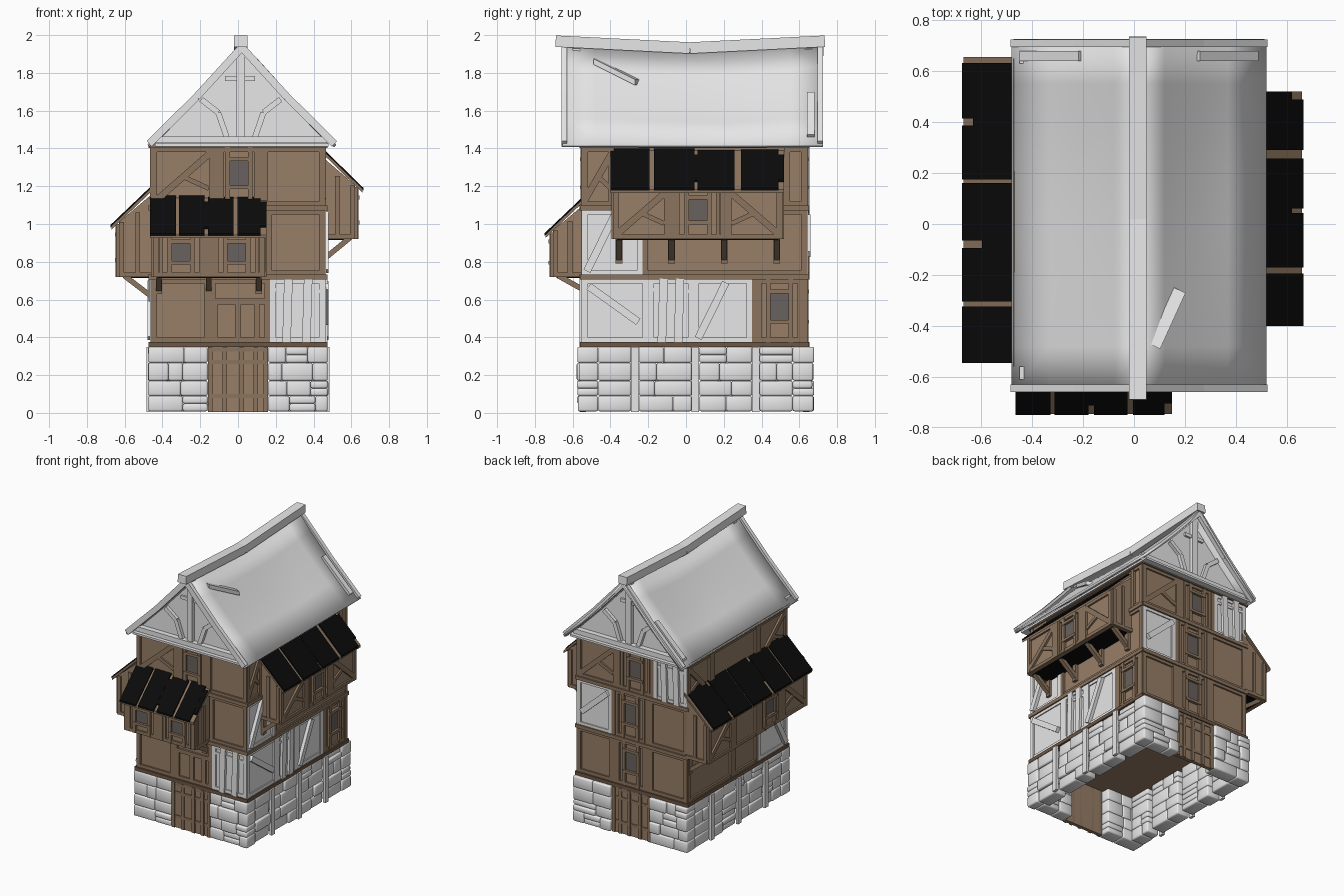
import bpy, bmesh, math, random
from mathutils import Vector

random.seed(4)
cube = bpy.data.objects.get("Cube")
if cube:
    bpy.data.objects.remove(cube, do_unlink=True)


def make_material(name, r, g, b):
    m = bpy.data.materials.new(name)
    m.use_nodes = True
    m.diffuse_color = (r, g, b, 1)
    bsdf = next(n for n in m.node_tree.nodes if n.type == 'BSDF_PRINCIPLED')
    bsdf.inputs["Base Color"].default_value = (r, g, b, 1)
    return m


PALE = make_material("pale plaster", .87, .87, .87)
STONE = make_material("pale stone", .8, .8, .8)
WALL = make_material("brown wall", .31, .21, .135)
TIMBER = make_material("brown timber", .26, .175, .112)
DARK = make_material("dark beam", .15, .095, .06)
TILE = make_material("black tile", .003, .003, .003)
GLASS = make_material("grey glass", .14, .12, .112)

X, Y, Z = Vector((1, 0, 0)), Vector((0, 1, 0)), Vector((0, 0, 1))
# Each face: running direction, outward direction, distance from the centre
FACES = {
    "front": (X, -Y, .54), "back": (X, Y, .63), "left": (Y, X, .45), "right": (Y, -X, .45),
    "front_bay": (X, -Y, .705), "left_bay": (Y, X, .62), "right_bay": (Y, -X, .63),
    "front_gable": (X, -Y, .57), "back_gable": (X, Y, .64),
    "front_verge": (X, -Y, .64), "back_verge": (X, Y, .705), "ridge": (Y, X, -.01),
    "front_base": (X, -Y, .575), "back_base": (X, Y, .675),
    "left_base": (Y, X, .475), "right_base": (Y, -X, .475),
}
parts = {}


def get_part(name, mat):
    if name not in parts:
        parts[name] = (bmesh.new(), mat)
    return parts[name][0]


def point(face, u, z, out=0):
    along, normal, dist = FACES[face]
    return along * u + Z * z + normal * (dist + out)


def loft(name, mat, ring_a, ring_b):
    """Closed solid between two matching rings of points."""
    bm = get_part(name, mat)
    a, b = [bm.verts.new(p) for p in ring_a], [bm.verts.new(p) for p in ring_b]
    bm.faces.new(a)
    bm.faces.new(b)
    for i in range(len(a)):
        j = (i + 1) % len(a)
        bm.faces.new((a[i], a[j], b[j], b[i]))


def strut(name, mat, p, q, normal, width, depth):
    side = normal.cross(q - p).normalized() * width / 2
    n = normal * depth / 2
    ring = (side + n, n - side, -side - n, side - n)
    loft(name, mat, [p + v for v in ring], [q + v for v in ring])


def bar(name, mat, face, a, b, width=.03, depth=.025):
    """Timber lying on a face, sunk slightly into it."""
    out = depth / 2 - .01
    strut(name, mat, point(face, *a, out), point(face, *b, out), FACES[face][1], width, depth)


def plate(name, mat, face, u0, u1, z0, z1, depth=.015):
    mid = (u0 + u1) / 2
    bar(name, mat, face, (mid, z0), (mid, z1), u1 - u0, depth)


def prism(name, mat, face, profile, u0, u1):
    """Extrude an (out, height) profile along a face."""
    loft(name, mat, [point(face, u0, z, d) for d, z in profile],
         [point(face, u1, z, d) for d, z in profile])


def panel(storey, face, u0, u1, z0, z1, kind, pale=False):
    """One timber-framed wall panel."""
    shade, mat = ("pale", PALE) if pale else ("brown", TIMBER)
    name = f"{storey}_{face}_{shade}_timbers"
    if pale:
        plate(f"{storey}_{face}_plaster", PALE, face, u0, u1, z0, z1)
    for u in (u0 + .015, u1 - .015):
        bar(name, mat, face, (u, z0), (u, z1))
    for z in (z0 + .012, z1 - .012):
        bar(name, mat, face, (u0, z), (u1, z), .024, .023)
    mid, h, w = (u0 + u1) / 2, z1 - z0, u1 - u0
    if kind == "window":
        low, high = z0 + h * .32, z0 + h * .8
        plate(f"{storey}_{face}_glass", GLASS, face, mid - .05, mid + .05, low, high)
        for s in (-1, 1):
            bar(name, mat, face, (mid + s * .06, z0), (mid + s * .06, z1), .025, .028)
            bar(name, mat, face, (mid + s * w * .36, z0), (mid + s * w * .36, z1), .02)
        for z in (low, high):
            bar(name, mat, face, (mid - .07, z), (mid + .07, z), .02, .032)
    elif kind in ("rise", "fall") and pale:
        if kind == "rise":
            a, b = (u0 + w * .08, z0 + .02), (u0 + w * .55, z1 - .02)
        else:
            a, b = (u0 + w * .1, z1 - .04), (u0 + w * .85, z0 + h * .32)
        bar(name, mat, face, a, b, .04, .04)
    elif kind in ("rise", "fall"):
        s = 1 if kind == "rise" else -1
        bar(name, mat, face, (mid - s * w * .42, z0 + .03), (mid + s * w * .42, z1 - .03), .035)
        bar(name, mat, face, (mid, z0 + h / 2), (mid + s * w * .4, z0 + h * .3), .025, .022)
    elif kind == "posts":
        for t in (.3, .66):
            bar(name, mat, face, (u0 + w * t, z0), (u0 + w * t + .01, z1), .045, .035)
        bar(name, mat, face, (u0, z0 + h * .83), (u1, z0 + h * .8), .02, .022)


# House core and storey beams
loft("house_core", WALL,
     [Vector((x, y, .35)) for x, y in ((-.45, -.54), (.45, -.54), (.45, .63), (-.45, .63))],
     [Vector((x, y, 1.43)) for x, y in ((-.45, -.54), (.45, -.54), (.45, .63), (-.45, .63))])
for z in (.362, .72, 1.085, 1.415):
    name, mat = ("sill_beams", DARK) if z < .5 else ("storey_beams", TIMBER)
    for face in ("front", "back"):
        bar(name, mat, face, (-.465, z), (.465, z), .026, .035)
    for face in ("left", "right"):
        bar(name, mat, face, (-.56, z), (.65, z), .026, .033)

# Wall panels, storey by storey
LOW, MID, TOP = ("lower", .375, .71), ("middle", .73, 1.075), ("upper", 1.095, 1.405)
for (storey, z0, z1), face, u0, u1, kind, pale in (
        (LOW, "front", -.46, -.15, "plain", False), (LOW, "front", -.15, .17, "plain", False),
        (LOW, "front", .17, .46, "posts", True),
        (MID, "front", .15, .46, "plain", False),
        (TOP, "front", -.46, -.12, "rise", False), (TOP, "front", -.12, .13, "window", False),
        (TOP, "front", .13, .46, "plain", False),
        (LOW, "left", -.55, -.2, "fall", True), (LOW, "left", -.2, .04, "posts", True),
        (LOW, "left", .04, .35, "rise", True), (LOW, "left", .35, .64, "window", False),
        (MID, "left", -.55, -.23, "rise", True), (MID, "left", -.23, .64, "plain", False),
        (TOP, "left", -.55, -.38, "rise", False), (TOP, "left", .52, .64, "plain", False),
        (LOW, "right", .1, .64, "plain", False), (LOW, "right", -.2, .1, "plain", False),
        (LOW, "right", -.55, -.2, "rise", True),
        (TOP, "right", .35, .64, "rise", False), (TOP, "right", -.2, .35, "plain", False),
        (TOP, "right", -.55, -.2, "fall", False),
        (LOW, "back", .16, .46, "plain", False), (LOW, "back", -.14, .16, "window", False),
        (LOW, "back", -.46, -.14, "plain", False),
        (MID, "back", .17, .46, "fall", True), (MID, "back", -.14, .17, "window", False),
        (MID, "back", -.46, -.14, "plain", False),
        (TOP, "back", .13, .46, "fall", False), (TOP, "back", -.18, .13, "window", False),
        (TOP, "back", -.46, -.18, "posts", True)):
    panel(storey, face, u0, u1, z0, z1, kind, pale)
# Shutters above the front door
for u in (-.12, 0, .1):
    bar("front_shutter_frame", TIMBER, "front", (u, .37), (u, .58))
bar("front_shutter_frame", TIMBER, "front", (-.14, .59), (.15, .59))


def bay(face, u0, u1, z0, z1, z2, depth, drop, kinds, tiles, brackets):
    """Jutting bay with a lean-to roof and brackets."""
    name = face + "_bay"
    prism(name + "_body", WALL, face, [(-.02, z0), (depth, z0), (depth, z1), (-.02, z2)], u0, u1)
    prism(name + "_floor", TILE, face, [(0, z0 - .005), (depth - .02, z0 - .005),
          (depth - .02, z0 + .01), (0, z0 + .01)], u0 + .02, u1 - .02)
    step = (u1 - u0) / len(kinds)
    for i, kind in enumerate(kinds):
        panel("jutting", name, u0 + i * step, u0 + (i + 1) * step, z0, z1 - .01, kind)
    # Lean-to boards with ragged columns of tile
    eave, slope = depth + .04, (z2 + .02 - z1 + .02) / (depth + .04)
    top = z2 + .02

    def slab(part, mat, d0, d1, a, b, lift, thick):
        prism(part, mat, face, [(d, top - slope * d + h) for d, h in
              ((d0, lift), (d1, lift), (d1, lift + thick), (d0, lift + thick))], a, b)
    slab(name + "_roof_boards", TIMBER, -.01, eave, u0 - .015, u1 + .01, -.02, .018)
    width = (u1 - u0 + .025) / tiles
    for i in range(tiles):
        a = u0 - .015 + i * width
        gap = random.uniform(.012, .035)
        slab(name + "_roof_tiles", TILE, random.uniform(-.005, .01), eave + .005,
             a, a + width - gap, -.004, .014)
        if i % 2:
            slab(name + "_roof_tiles", TILE, .03, eave - random.uniform(.03, .08),
                 a + width - gap, a + width, -.004, .012)
    along = FACES[face][0]
    for i in range(brackets):
        u = u0 + .03 + i * (u1 - u0 - .06) / (brackets - 1)
        strut(name + "_brackets", TIMBER, point(face, u, z0 - drop),
              point(face, u, z0 + .005, depth - .03), along, .028, .03)
        strut(name + "_brackets", TIMBER, point(face, u, z0 - drop - .02, .01),
              point(face, u, z0, .01), along, .025, .035)
    # End frames
    for u in (u0, u1):
        for d, h in ((depth - .015, z1), (depth * .45, z1 + .05)):
            strut(name + "_end_posts", TIMBER, point(face, u, z0, d), point(face, u, h, d),
                  along, .025, .018)
        strut(name + "_end_posts", TIMBER, point(face, u, z0 + .012),
              point(face, u, z0 + .012, depth), along, .025, .02)


bay("front", -.45, .14, .72, .965, 1.12, .165, .07, ("window", "window"), 4, 3)
bay("left", -.385, .51, .92, 1.205, 1.37, .17, .11, ("rise", "window", "fall"), 4, 4)
bay("right", -.53, .645, .72, 1.01, 1.18, .18, .11, ("rise", "window", "plain", "fall"), 5, 4)


# Rough stone base with a doorway front and back
def stones(face, u0, u1):
    name = face + "_stones"
    rows = [.008, .09, .17, .265, .35]
    for z0, z1 in zip(rows, rows[1:]):
        u = u0
        while u < u1 - .01:
            end = u + random.uniform(.07, .19)
            end = u1 if end > u1 - .05 else end
            cuts = [z0, z1] if random.random() < .88 else [z0, (z0 + z1) / 2, z1]
            for a, b in zip(cuts, cuts[1:]):
                d = random.uniform(-.012, .004)
                prism(name, STONE, face, [(-.11, a), (d, a), (d, b), (-.11, b)], u, end)
            u = end


for side in ("front", "back"):
    stones(side + "_base", -.475, -.16)
    stones(side + "_base", .16, .475)
    plate(side + "_door", WALL, side, -.16, .16, .005, .35, .025)
    for u in (-.148, -.07, .02, .095, .148):
        bar(side + "_door_planks", TIMBER, side, (u, .005), (u, .345), .024, .034)
    for z in (.09, .27, .335):
        bar(side + "_door_planks", TIMBER, side, (-.15, z), (.15, z), .022, .03)
for face in ("left_base", "right_base"):
    for a, b in ((-.465, -.29), (-.25, .03), (.07, .35), (.39, .565)):
        stones(face, a, b)
    for u in (-.27, .05, .37):
        bar("base_posts", STONE, face, (u, .005), (u, .35), .04, .02)


# Roof: thin sheet with a slight sag on each slope
def ridge_height(y):
    return 1.95 - .04 * (1 - (y / .7) ** 2)


bm = get_part("main_roof", PALE)
grid = []
for y in (-.655, -.48, -.2, 0, .2, .36, .55, .725):
    sag = max(0, (y + .6) / .8 if y < .2 else (.7 - y) / .5)
    row = []
    for t in (-1, -.7, -.45, -.2, 0, .2, .45, .7, 1):
        a, top = abs(t), ridge_height(y)
        z = top - (top - 1.42) * (1.12 * a - .12 * a * a) - .025 * sag * math.sin(math.pi * a)
        row.append(bm.verts.new((.02 + .5 * t, y, z)))
    grid.append(row)
for r, s in zip(grid, grid[1:]):
    for i in range(len(r) - 1):
        bm.faces.new((r[i], r[i + 1], s[i + 1], s[i]))
prism("roof_soffit", PALE, "left", [(-.89, 1.41), (.03, 1.41), (.03, 1.425), (-.89, 1.425)], -.63, .7)
for a, b in (((-.69, 1.968), (.02, 1.932)), ((.02, 1.932), (.735, 1.968))):
    bar("ridge_beam", PALE, "ridge", a, b, .06, .07)
# Loose planks lying on the slopes
strut("loose_planks", PALE, Vector((.08, -.48, 1.86)), Vector((.18, -.26, 1.75)), Z, .05, .03)
for s in (-1, 1):
    strut("loose_planks", PALE, Vector((.02 + s * .23, .66, 1.69)),
          Vector((.02 + s * .46, .66, 1.465)), Y, .025, .04)

# Gables at both ends
for end, u0, u1 in (("front", -.57, -.55), ("back", .62, .64)):
    prism("gable_walls", PALE, "left", [(-.89, 1.425), (.03, 1.425), (-.2, 1.655),
          (-.43, 1.905), (-.66, 1.655)], u0, u1)
    face, name = end + "_gable", end + "_gable_timbers"
    bar(name, PALE, face, (-.45, 1.447), (.47, 1.447), .035, .05)
    bar(name, PALE, face, (.015, 1.44), (.015, 1.93), .045, .04)
    bar(name, PALE, face, (-.07, 1.77), (.09, 1.77), .025)
    for s in (-1, 1):
        for a, b in (((.21, 1.66), (.12, 1.59)), ((.12, 1.59), (.075, 1.46))):
            bar(name, PALE, face, (.015 + s * a[0], a[1]), (.015 + s * b[0], b[1]), .03, .035)
        for a, b in (((0, 1.935), (.24, 1.672)), ((.24, 1.672), (.49, 1.425))):
            bar(end + "_verge_boards", PALE, end + "_verge",
                (.02 + s * a[0], a[1]), (.02 + s * b[0], b[1]), .04, .03)

# Turn every part into an object
for name, (bm, mat) in parts.items():
    if name != "main_roof":
        bmesh.ops.recalc_face_normals(bm, faces=bm.faces)
    mesh = bpy.data.meshes.new(name)
    bm.to_mesh(mesh)
    bm.free()
    mesh.materials.append(mat)
    obj = bpy.data.objects.new(name, mesh)
    bpy.context.collection.objects.link(obj)
    if name.endswith("_stones"):
        mod = obj.modifiers.new("Bevel", 'BEVEL')
        mod.width, mod.segments = .01, 2
        mesh.polygons.foreach_set("use_smooth", [True] * len(mesh.polygons))
    if name == "main_roof":
        mesh.polygons.foreach_set("use_smooth", [True] * len(mesh.polygons))
        mod = obj.modifiers.new("Solidify", 'SOLIDIFY')
        mod.thickness, mod.offset = .018, -1
